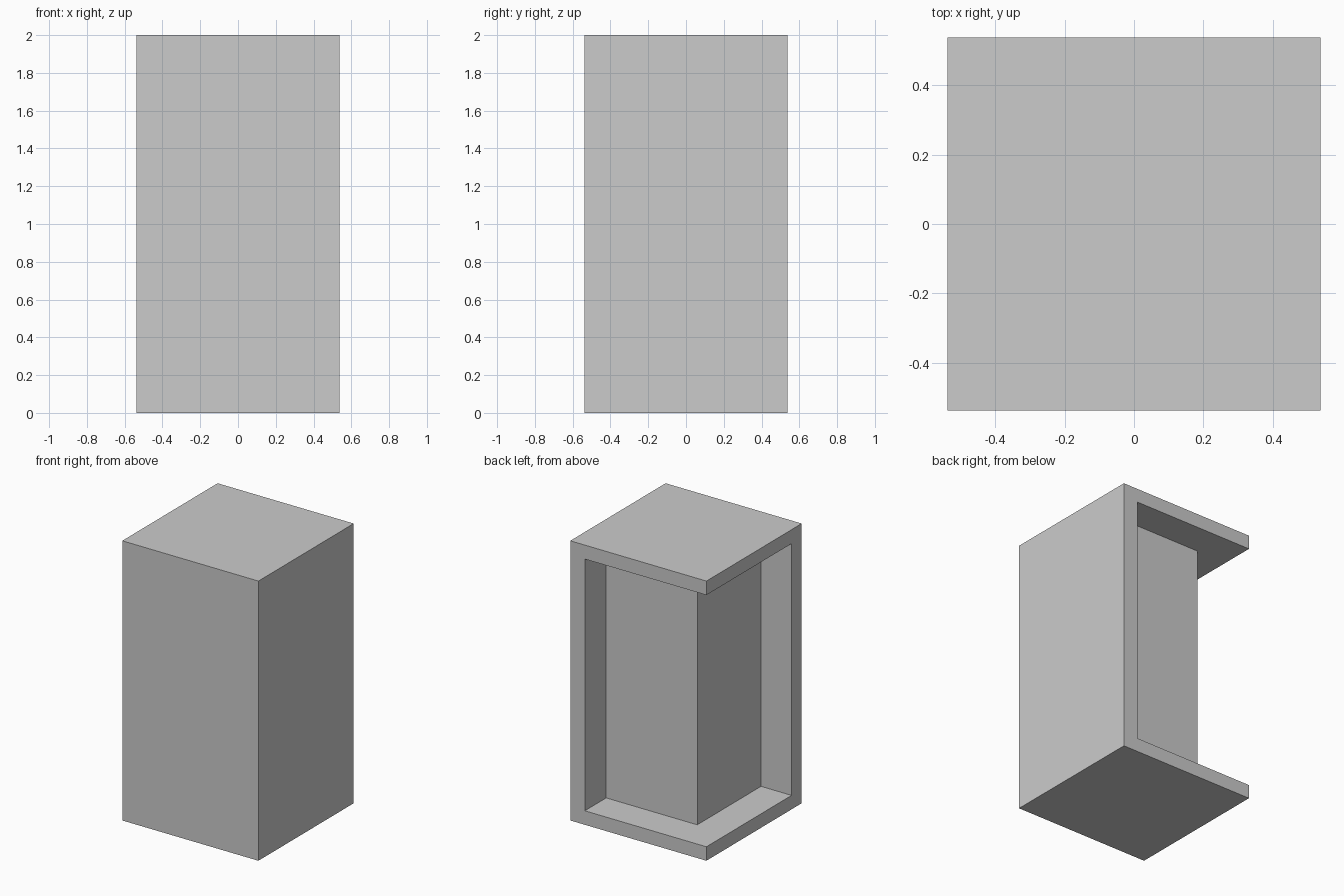
import bpy

default = bpy.data.objects.get("Cube")
if default:
    bpy.data.objects.remove(default, do_unlink=True)

HALF = 0.5385    # half of the square footprint
HEIGHT = 2.0
SLAB = 0.1       # thickness of base and top
WALL = 0.115     # thickness of the two closed walls
CORE = 0.297     # reach of the core towards the open corner

grey = bpy.data.materials.new("light grey")
grey.use_nodes = True
colour = (0.6, 0.6, 0.6, 1)
grey.diffuse_color = colour
grey.node_tree.nodes["Principled BSDF"].inputs["Base Color"].default_value = colour

# Outline of the middle: two walls meeting at the front corner, filled by a square core
outline = [
    (-HALF, -HALF), (HALF, -HALF), (HALF, HALF), (HALF - WALL, HALF),
    (HALF - WALL, CORE), (-CORE, CORE), (-CORE, WALL - HALF), (-HALF, WALL - HALF),
]
square = [(-HALF, -HALF), (HALF, -HALF), (HALF, HALF), (-HALF, HALF)]


def side_faces(n, low, high):
    return [(low + i, low + (i + 1) % n, high + (i + 1) % n, high + i) for i in range(n)]


def prism(name, profile, bottom, top):
    """Extrude a flat profile from one height to another."""
    n = len(profile)
    verts = [(x, y, z) for z in (bottom, top) for x, y in profile]
    faces = side_faces(n, 0, n)
    faces += [tuple(reversed(range(n))), tuple(range(n, 2 * n))]
    mesh = bpy.data.meshes.new(name)
    mesh.from_pydata(verts, [], faces)
    mesh.materials.append(grey)
    obj = bpy.data.objects.new(name, mesh)
    bpy.context.collection.objects.link(obj)
    return obj


# Base, walls with core, and top
prism("base_slab", square, 0, SLAB)
prism("walls_and_core", outline, SLAB, HEIGHT - SLAB)
prism("top_slab", square, HEIGHT - SLAB, HEIGHT)
